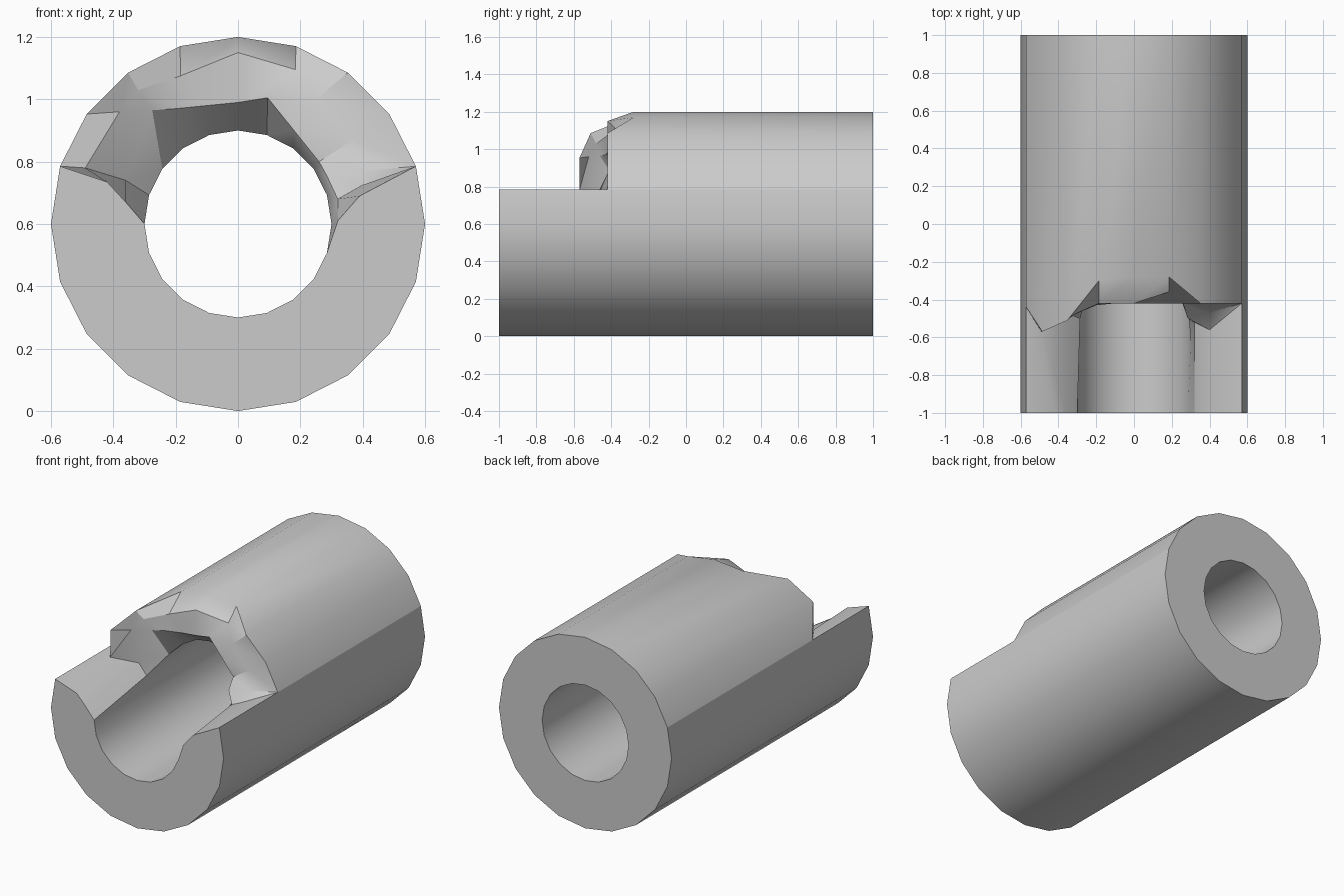
import bpy, bmesh
from math import sin, cos, pi, radians
from mathutils import Vector

if "Cube" in bpy.data.objects:
    bpy.data.objects.remove(bpy.data.objects["Cube"])

SIDES, R_OUT, R_IN = 20, 0.6, 0.3


def ring(r, k, y):
    a = 2 * pi * k / SIDES
    return Vector((r * cos(a), y, 0.6 + r * sin(a)))


# Each station crosses the wall: outer (step, y), two middle points, bore (step, y)
stations = []

# Intact front end of the lower half
for k in range(-10, 1):
    ki = min(k, -1)
    o, i = ring(R_OUT, k, -1), ring(R_IN, ki, -1)
    stations.append(((k, -1), o.lerp(i, 1 / 3), o.lerp(i, 2 / 3), (ki, -1)))

# Broken edge, from the right ledge over the top to the left ledge
stations += [
    ((1, -1), (.39, -1, .69), (.32, -1, .61), (-1, -1)),
    ((1, -.42), (.40, -.56, .725), (.32, -.52, .68), (0, -.62)),
    ((1, -.42), (.40, -.47, .77), (.285, -.50, .755), (1, -.42)),
    ((2, -.42), (.37, -.42, .87), (.26, -.42, .80), (2, -.38)),
    ((3, -.42), (.25, -.42, 1.0), (.18, -.42, .90), (3, -.34)),
    ((4, -.28), (.185, -.36, 1.095), (.095, -.42, 1.005), (4, -.30)),
    ((5, -.28), (0, -.42, 1.15), (0, -.42, .99), (5, -.28)),
    ((6, -.30), (-.185, -.42, 1.075), (-.10, -.42, .98), (6, -.28)),
    ((7, -.51), (-.32, -.48, 1.03), (-.20, -.43, .97), (7, -.30)),
    ((8, -.57), (-.38, -.52, .96), (-.275, -.46, .965), (8, -.34)),
    ((9, -.44), (-.49, -.57, .78), (-.36, -.47, .74), (9, -.50)),
    ((9, -1), (-.42, -1, .735), (-.36, -1, .67), (10, -1)),
]

bm = bmesh.new()
back_out = [bm.verts.new(ring(R_OUT, k, 1)) for k in range(SIDES)]
back_in = [bm.verts.new(ring(R_IN, k, 1)) for k in range(SIDES)]
rows = []
for (ko, yo), m1, m2, (ki, yi) in stations:
    pts = (ring(R_OUT, ko, yo), m1, m2, ring(R_IN, ki, yi))
    rows.append((ko % SIDES, ki % SIDES, [bm.verts.new(p) for p in pts]))

# Front and break surface, outer wall and bore wall
for n, (ko, ki, a) in enumerate(rows):
    lo, li, b = rows[(n + 1) % len(rows)]
    for j in range(3):
        bm.faces.new((a[j], b[j], b[j + 1], a[j + 1]))
    if ko != lo:
        bm.faces.new((b[0], a[0], back_out[ko], back_out[lo]))
    if ki != li:
        bm.faces.new((a[3], b[3], back_in[li], back_in[ki]))

# Flat back end
for k in range(SIDES):
    n = (k + 1) % SIDES
    bm.faces.new((back_out[n], back_out[k], back_in[k], back_in[n]))

bmesh.ops.remove_doubles(bm, verts=bm.verts, dist=1e-4)
bmesh.ops.recalc_face_normals(bm, faces=bm.faces)
mesh = bpy.data.meshes.new("broken_pipe")
bm.to_mesh(mesh)
bm.free()
pipe = bpy.data.objects.new("broken_pipe", mesh)
bpy.context.collection.objects.link(pipe)
bpy.context.view_layer.objects.active = pipe
pipe.select_set(True)
bpy.ops.object.shade_smooth_by_angle(angle=radians(30))
